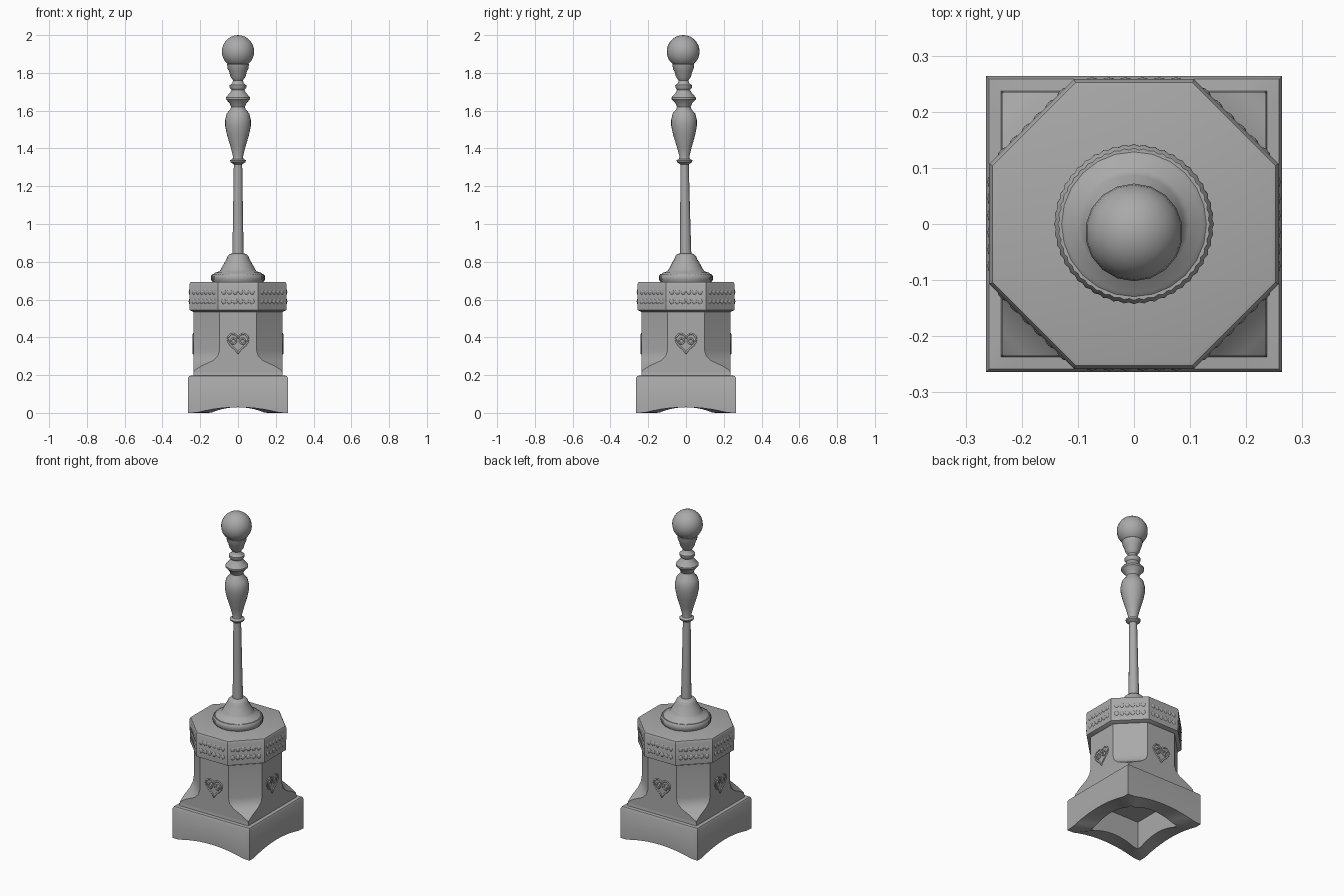
import bpy, bmesh, math
from mathutils import Matrix, Vector

cube = bpy.data.objects.get("Cube")
if cube:
    bpy.data.objects.remove(cube)

stone = bpy.data.materials.new("grey stone")
stone.use_nodes = True
colour = (0.4, 0.4, 0.4, 1)
stone.diffuse_color = colour
bsdf = next(n for n in stone.node_tree.nodes if n.type == "BSDF_PRINCIPLED")
bsdf.inputs["Base Color"].default_value = colour
bsdf.inputs["Roughness"].default_value = 0.8


def finish(bm, name, angle=30):
    bmesh.ops.remove_doubles(bm, verts=bm.verts, dist=1e-5)
    bmesh.ops.recalc_face_normals(bm, faces=bm.faces)
    mesh = bpy.data.meshes.new(name)
    bm.to_mesh(mesh)
    bm.free()
    mesh.polygons.foreach_set("use_smooth", [True] * len(mesh.polygons))
    mesh.set_sharp_from_angle(angle=math.radians(angle))
    mesh.materials.append(stone)
    obj = bpy.data.objects.new(name, mesh)
    bpy.context.collection.objects.link(obj)
    return obj


def loft(name, rings, angle=30):
    """Skin a list of equal-length rings and cap both ends."""
    bm = bmesh.new()
    loops = [[bm.verts.new(p) for p in ring] for ring in rings]
    n = len(loops[0])
    for low, high in zip(loops, loops[1:]):
        for i in range(n):
            j = (i + 1) % n
            bm.faces.new((low[i], low[j], high[j], high[i]))
    bm.faces.new(loops[0])
    bm.faces.new(loops[-1])
    return finish(bm, name, angle)


def square_ring(half, z, arch=0.0, steps=12):
    """Square outline whose sides can rise in a shallow arch."""
    ring = []
    for side in range(4):
        turn = Matrix.Rotation(side * math.pi / 2, 3, "Z")
        for i in range(steps):
            t = 2 * i / steps - 1
            lift = arch * max(0, 1 - (t / 0.85) ** 2)
            ring.append(turn @ Vector((half * t, -half, z + lift)))
    return ring


def octagon_ring(a, b, z):
    """Square of half width a with its corners cut back to b."""
    ring = []
    for side in range(4):
        turn = Matrix.Rotation(side * math.pi / 2, 3, "Z")
        ring += [turn @ Vector((-b, -a, z)), turn @ Vector((b, -a, z))]
    return ring


def lathe(name, profile, sides=24, ripple=0.0, angle=40):
    """Turned part; the pole leans back very slightly with height."""
    rings = []
    for r, z in profile:
        lean = -0.015 * max(0, z - 0.7) / 1.2
        ring = []
        for i in range(sides):
            t = 2 * math.pi * i / sides
            rad = r * (1 + ripple * (-1) ** i)
            ring.append((rad * math.cos(t), rad * math.sin(t) + lean, z))
        rings.append(ring)
    return loft(name, rings, angle)


# Hollow base block with arched lower edges and a low plinth on top
loft("base_block", [
    square_ring(0.17, 0.17), square_ring(0.17, 0, 0.03),
    square_ring(0.264, 0, 0.03), square_ring(0.264, 0.185),
    square_ring(0.258, 0.196), square_ring(0.237, 0.198),
    square_ring(0.235, 0.215), square_ring(0.22, 0.22)])

# Octagonal pedestal with concave spurs running out to the corners
loft("pedestal", [octagon_ring(0.235, b, z) for b, z in (
    (0.2345, 0.2), (0.232, 0.225), (0.19, 0.25), (0.135, 0.275),
    (0.108, 0.30), (0.098, 0.33), (0.098, 0.545))])

# Octagonal cap with softened edges
loft("cap", [octagon_ring(s, s * 0.414, z) for s, z in (
    (0.238, 0.535), (0.256, 0.545), (0.258, 0.68), (0.252, 0.692), (0.245, 0.694))])

# Low carved bosses on the eight sides of the cap
bm = bmesh.new()
for side in range(8):
    turn = Matrix.Rotation(side * math.pi / 4, 4, "Z")
    for x in (-0.075, -0.045, -0.015, 0.015, 0.045, 0.075):
        for z in (0.59, 0.64):
            place = turn @ Matrix.Translation((x, -0.256, z))
            shape = Matrix.Diagonal((0.012, 0.005, 0.015, 1))
            bmesh.ops.create_icosphere(bm, subdivisions=2, radius=1, matrix=place @ shape)
finish(bm, "cap_bosses")


# Heart-shaped scroll ornament on the four main sides
def add_stroke(curve, points):
    stroke = curve.splines.new("POLY")
    stroke.points.add(len(points) - 1)
    stroke.use_cyclic_u = True
    for p, (x, z) in zip(stroke.points, points):
        p.co = (x, -0.235, z, 1)


turns = [2 * math.pi * i / 28 for i in range(28)]
heart = [(0.055 * math.sin(t) ** 3,
          0.375 + 0.0036 * (13 * math.cos(t) - 5 * math.cos(2 * t)
                            - 2 * math.cos(3 * t) - math.cos(4 * t))) for t in turns]
ornament = bpy.data.curves.new("heart_ornament", "CURVE")
ornament.dimensions = "3D"
ornament.bevel_depth = 0.005
ornament.bevel_resolution = 1
ornament.materials.append(stone)
add_stroke(ornament, heart)
for s in (-1, 1):
    add_stroke(ornament, [(s * 0.024 + 0.014 * math.cos(t), 0.38 + 0.014 * math.sin(t))
                          for t in turns[::2]])
for side, name in enumerate(("front", "left", "back", "right")):
    obj = bpy.data.objects.new(name + "_heart_ornament", ornament)
    obj.rotation_euler.z = side * math.pi / 2
    bpy.context.collection.objects.link(obj)

# Scalloped foot flange and bell-shaped foot of the pole
lathe("foot_flange", [(0.132, 0.69), (0.141, 0.705), (0.141, 0.725), (0.134, 0.735)],
      sides=96, ripple=0.01)
lathe("bell_foot", [(0.134, 0.73), (0.122, 0.742), (0.098, 0.75), (0.088, 0.765),
                    (0.075, 0.79), (0.06, 0.815), (0.055, 0.83), (0.045, 0.84),
                    (0.03, 0.845)])

# Tapered shaft
lathe("shaft", [(0.03, 0.84), (0.027, 1.0), (0.022, 1.33)], sides=16)

# Turned upper pole: ring, vase, knops and cup
lathe("turned_finial", [
    (0.022, 1.315), (0.04, 1.328), (0.042, 1.337), (0.028, 1.345), (0.027, 1.36),
    (0.04, 1.41), (0.058, 1.47), (0.068, 1.52), (0.068, 1.55), (0.06, 1.585),
    (0.042, 1.605), (0.036, 1.62), (0.045, 1.64), (0.064, 1.66), (0.064, 1.67),
    (0.042, 1.695), (0.034, 1.71), (0.044, 1.722), (0.044, 1.735), (0.03, 1.745),
    (0.026, 1.76), (0.04, 1.78), (0.048, 1.81), (0.054, 1.82), (0.058, 1.845),
    (0.05, 1.853)])

# Ball on top
bm = bmesh.new()
bmesh.ops.create_uvsphere(bm, u_segments=18, v_segments=14, radius=0.087,
                          matrix=Matrix.Translation((0, -0.015, 1.913)))
finish(bm, "top_ball", 60)
